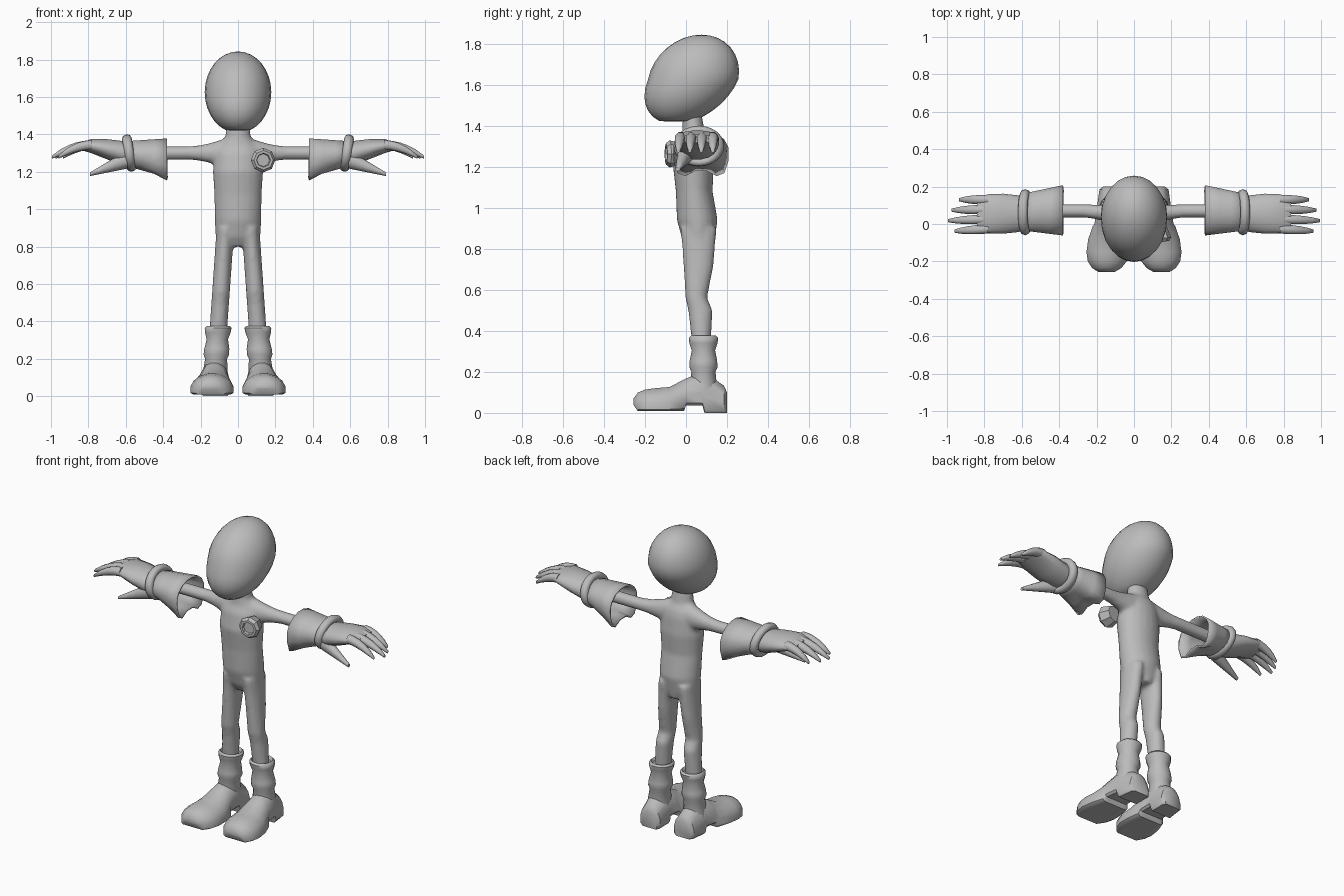
import bpy, bmesh, math

cube = bpy.data.objects.get("Cube")
if cube:
    bpy.data.objects.remove(cube, do_unlink=True)

grey = bpy.data.materials.new("plain grey")
grey.use_nodes = True
grey.diffuse_color = (0.5, 0.5, 0.5, 1)
grey.node_tree.nodes["Principled BSDF"].inputs["Base Color"].default_value = grey.diffuse_color


def loft(bm, axis, rings, sides=16, shape=None, caps=True, side=1):
    """Skin oval rings (position, centre a, centre b, radius a, radius b) along an axis."""
    loops = []
    for position, centre_a, centre_b, radius_a, radius_b in rings:
        loop = []
        for i in range(sides):
            angle = math.tau * (i + 0.5) / sides
            a, b = math.cos(angle), math.sin(angle)
            if shape:
                b = shape(position, a, b)
            point = [centre_a + radius_a * a, centre_b + radius_b * b]
            point.insert("xyz".index(axis), position)
            point[0] *= side
            loop.append(bm.verts.new(point))
        loops.append(loop)
    for low, high in zip(loops, loops[1:]):
        for i in range(sides):
            j = (i + 1) % sides
            bm.faces.new((low[i], low[j], high[j], high[i]))
    if caps:
        bm.faces.new(loops[0])
        bm.faces.new(loops[-1])


def shade(part, angle):
    bpy.ops.object.select_all(action='DESELECT')
    part.select_set(True)
    bpy.context.view_layer.objects.active = part
    bpy.ops.object.shade_smooth_by_angle(angle=math.radians(angle))


def finish(name, bm, mirror=False, angle=50):
    bmesh.ops.recalc_face_normals(bm, faces=bm.faces)
    mesh = bpy.data.meshes.new(name)
    bm.to_mesh(mesh)
    bm.free()
    mesh.materials.append(grey)
    part = bpy.data.objects.new(name, mesh)
    bpy.context.collection.objects.link(part)
    shade(part, angle)
    if mirror:
        part.modifiers.new("mirror", 'MIRROR')
    return part


# Body: torso, legs and arms fused into one smooth skin
torso = [(.8, .07, .05, .06), (.85, .06, .12, .08), (.94, .055, .125, .1),
         (1.08, .04, .127, .09), (1.2, .036, .135, .1), (1.3, .04, .125, .086),
         (1.34, .045, .105, .07), (1.38, .036, .07, .054), (1.46, .03, .06, .046)]
leg = [(.9, .06, .09), (.8, .062, .08), (.7, .06, .072), (.56, .05, .053),
       (.5, .07, .06), (.42, .073, .053), (.33, .075, .045)]


def arm_ring(x):
    flare = max(0, 1 - 4 * x) ** 1.5
    return x, .04 + .03 * min(1, 4 * x), 1.3, .036 + .04 * flare, .036 + .07 * flare


bm = bmesh.new()
loft(bm, "z", [(z, 0, y, width, depth) for z, y, width, depth in torso], 20)
for side in (1, -1):
    loft(bm, "z", [(z, .13 - .07 * z, y, .048, depth) for z, y, depth in leg], side=side)
    loft(bm, "x", [arm_ring(.02 + .06 * step) for step in range(10)], side=side)
body = finish("body", bm)
fuse = body.modifiers.new("fuse", 'REMESH')
fuse.mode = 'VOXEL'
fuse.voxel_size = 0.012
fuse.use_smooth_shade = True
soften = body.modifiers.new("soften", 'SMOOTH')
soften.iterations = 4

# Head: an egg leaning forward towards a flattened chin
bm = bmesh.new()
bmesh.ops.create_uvsphere(bm, u_segments=24, v_segments=16, radius=1)
for vert in bm.verts:
    x, y, z = vert.co
    lean = .035 + (.04 if z > 0 else .09) * z
    vert.co = (.178 * x, lean + .22 * y, max(1.42, 1.625 + .218 * z))
finish("head", bm, angle=60)

# Chest knob: short faceted dial with a recessed middle
bm = bmesh.new()
bmesh.ops.create_cone(bm, cap_ends=True, segments=8, radius1=.05, radius2=.066, depth=.06)
front = max(bm.faces, key=lambda face: face.calc_center_median().z)
for thickness, depth in ((.014, .018), (.014, 0), (.004, -.015)):
    bmesh.ops.inset_region(bm, faces=[front], thickness=thickness, depth=depth)
knob = finish("chest_knob", bm, angle=30)
knob.location = (.13, -.05, 1.262)
knob.rotation_euler = (math.radians(90), 0, math.radians(8))

# Boot shafts with rolled cuffs
shaft = [(.36, .05), (.376, .062), (.365, .073), (.34, .07), (.305, .058),
         (.255, .068), (.222, .07), (.2, .06), (.1, .07)]
bm = bmesh.new()
loft(bm, "z", [(z, .13 - .065 * z, .085, radius, radius) for z, radius in shaft])
finish("boot_shaft", bm, True)


# Shoes: flat-bottomed rings from heel to toe, with an arch between heel and sole
def flat_sole(y, a, b):
    return (max(b, -.3) + .3) / 1.3


def sole_height(y):
    if y > .08:
        return 0
    if y >= 0:
        return .036
    return .008 if y > -.25 else .04


shoe = [(.2, .052, .1), (.185, .07, .135), (.09, .077, .2), (.08, .077, .2),
        (0, .084, .17), (-.01, .092, .165), (-.08, .112, .128), (-.15, .117, .122),
        (-.2, .106, .115), (-.235, .08, .1), (-.256, .045, .07)]
bm = bmesh.new()
loft(bm, "y", [(y, .129 - .07 * y, sole_height(y), width, top - sole_height(y))
               for y, width, top in shoe], shape=flat_sole)
finish("shoe", bm, True, 40)


# Glove cuffs: flared shells whose rim hangs in two points
def pointed_rim(x, a, b):
    if b > 0:
        return b
    fade = max(0, (.6 - x) / .22) ** 2
    return b - fade * (1.1 * abs(a * b) - .35 * b * b)


bm = bmesh.new()
loft(bm, "x", [(.38 + .07 * i, .073 - .003 * i, 1.272 + .008 * i, .137 - .012 * i, .108 - .013 * i)
               for i in range(4)], shape=pointed_rim, caps=False)
cuff = finish("glove_cuff", bm, True)
shell = cuff.modifiers.new("thickness", 'SOLIDIFY')
shell.thickness = 0.01

# Wrist bands
bpy.ops.mesh.primitive_torus_add(major_segments=24, minor_segments=8, major_radius=.1,
                                 minor_radius=.026, location=(.582, .063, 1.3),
                                 rotation=(0, math.radians(99), 0))
band = bpy.context.object
band.name = "wrist_band"
band.scale = (.8, .98, 1)
bpy.ops.object.transform_apply(location=True, rotation=True, scale=True)
band.data.materials.append(grey)
shade(band, 60)
band.modifiers.new("mirror", 'MIRROR')

# Hands: palm, thumb and four drooping fingers
palm = [(.54, 1.295, .085, .06), (.62, 1.3, .1, .066), (.7, 1.32, .109, .055),
        (.78, 1.337, .106, .04), (.84, 1.336, .09, .02)]
bm = bmesh.new()
loft(bm, "x", [(x, .055, z, width, height) for x, z, width, height in palm])
loft(bm, "x", [(.59 + .05 * i, -.01 * i, 1.267 - .02 * i, .04 - .007 * i, .05 - .01 * i)
               for i in range(5)], 10)
for finger, reach in enumerate((.155, .195, .215, .18)):
    rings = []
    for step in range(6):
        t = step / 5
        radius = .027 - .018 * t ** 3
        rings.append((.78 + reach * t, .13 - finger * (.052 + .004 * t),
                      1.343 - .065 * t * t, radius, radius))
    loft(bm, "x", rings, 8)
finish("hand", bm, True, 60)
